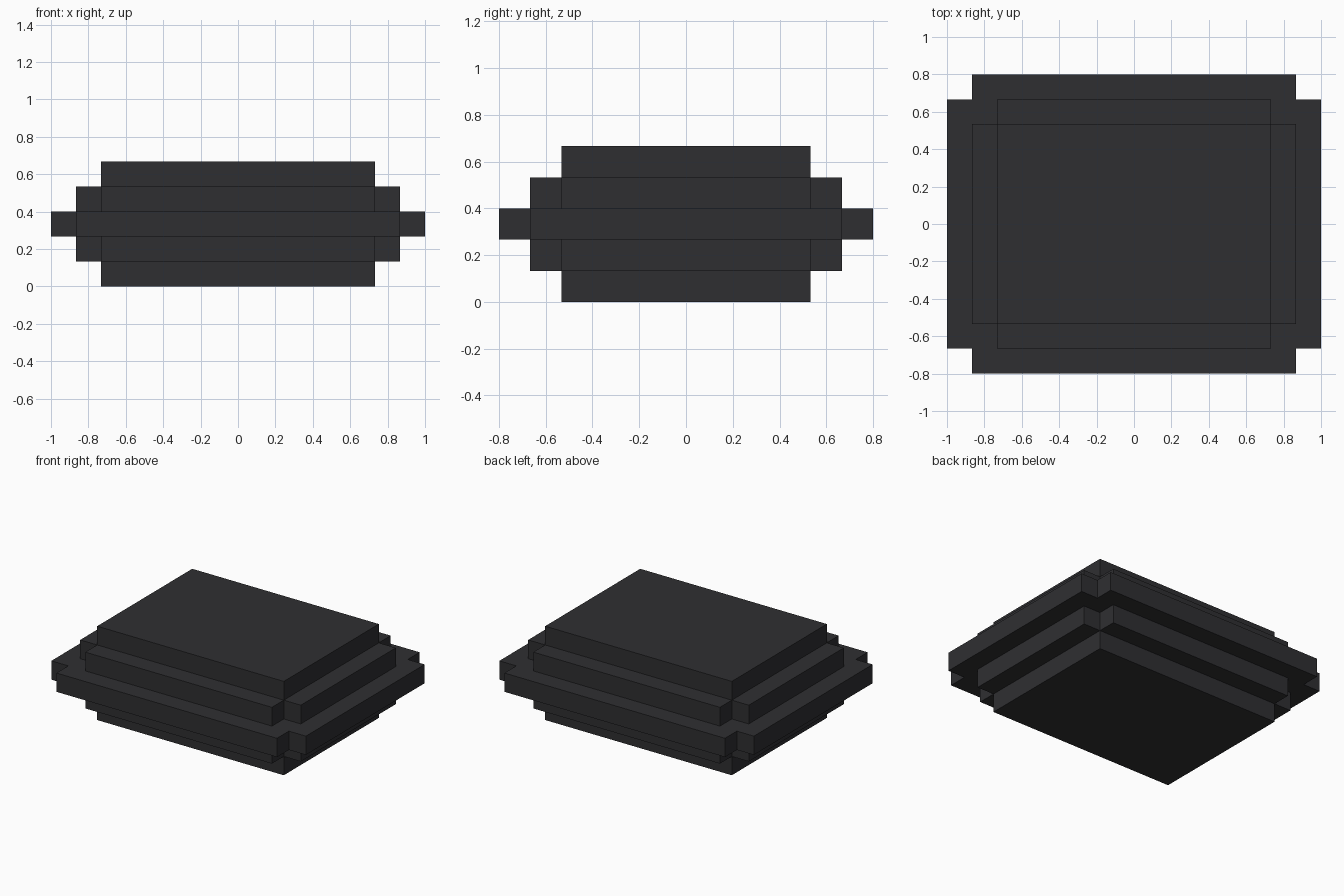
import bpy
import bmesh

if "Cube" in bpy.data.objects:
    bpy.data.objects.remove(bpy.data.objects["Cube"])

U = 2 / 15  # one block of the stepped grid

# Tiers from bottom to top: core half width, core half depth, side overhang (in blocks)
lower = [(5.5, 4, 0), (5.5, 4, 1)]
middle = [(6.5, 5, 1)]
tiers = lower + middle + lower[::-1]


def outline(bm, a, b, o, z):
    """Rectangle with notched corners, 12 points counter-clockwise."""
    corner = [(a + o, b), (a, b), (a, b + o)]
    pts = list(corner)
    pts += [(-x, y) for x, y in corner[::-1]]
    pts += [(-x, -y) for x, y in corner]
    pts += [(x, -y) for x, y in corner[::-1]]
    return [bm.verts.new((x * U, y * U, z * U)) for x, y in pts]


# Loft walls and ledges through the stacked outlines
bm = bmesh.new()
rings = []
for level, (a, b, o) in enumerate(tiers):
    rings.append(outline(bm, a, b, o, level))
    rings.append(outline(bm, a, b, o, level + 1))
for low, high in zip(rings, rings[1:]):
    for i in range(12):
        j = (i + 1) % 12
        bm.faces.new((low[i], low[j], high[j], high[i]))

# Flat caps on the underside and top
bm.faces.new([rings[0][i] for i in (1, 4, 7, 10)][::-1])
bm.faces.new([rings[-1][i] for i in (1, 4, 7, 10)])
bmesh.ops.remove_doubles(bm, verts=bm.verts, dist=1e-4)
bmesh.ops.recalc_face_normals(bm, faces=bm.faces)

mesh = bpy.data.meshes.new("stepped_slab")
bm.to_mesh(mesh)
bm.free()
slab = bpy.data.objects.new("stepped_slab", mesh)
bpy.context.collection.objects.link(slab)

# Charcoal finish
mat = bpy.data.materials.new("charcoal")
mat.diffuse_color = (0.028, 0.028, 0.031, 1)
mat.use_nodes = True
mat.node_tree.nodes["Principled BSDF"].inputs["Base Color"].default_value = mat.diffuse_color
mesh.materials.append(mat)
